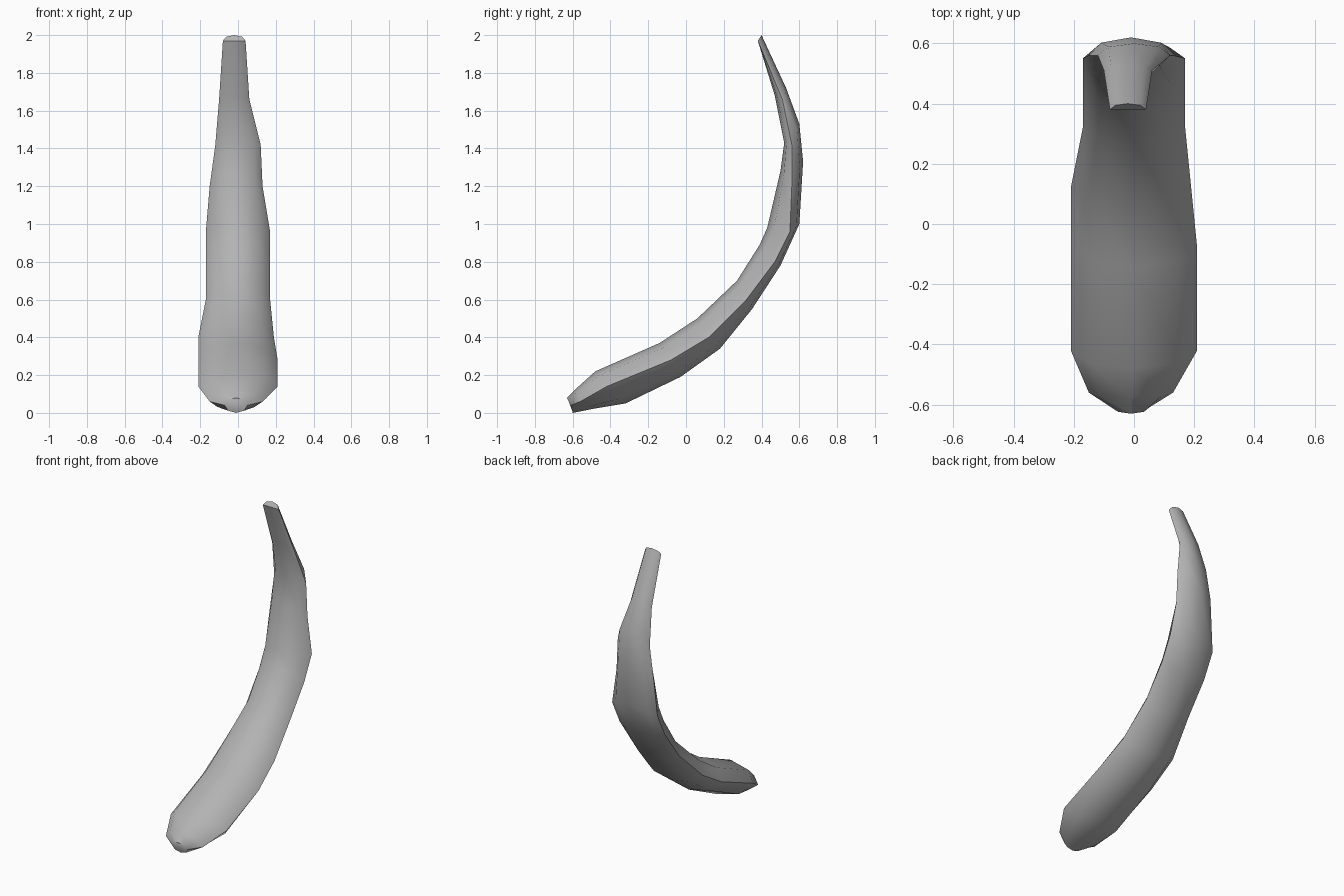
import bpy
import bmesh
import math
from mathutils import Vector

default_cube = bpy.data.objects.get("Cube")
if default_cube:
    bpy.data.objects.remove(default_cube, do_unlink=True)


def make_material(name, colour):
    material = bpy.data.materials.new(name)
    material.use_nodes = True
    material.diffuse_color = colour
    shader = next(n for n in material.node_tree.nodes if n.type == 'BSDF_PRINCIPLED')
    shader.inputs["Base Color"].default_value = colour
    return material


# Stations along the curve: centre x, half width, then the (y, z) of
# the inner ridge, the side rim and the outer ridge
stations = [
    (-.01, .06, (-.63, .08), (-.61, .04), (-.6, 0)),
    (-.01, .14, (-.58, .13), (-.56, .06), (-.5, .02)),
    (0, .21, (-.48, .22), (-.42, .14), (-.32, .05)),
    (0, .21, (-.14, .37), (-.08, .28), (-.03, .19)),
    (-.01, .2, (.06, .5), (.12, .4), (.18, .34)),
    (0, .17, (.27, .7), (.32, .6), (.35, .55)),
    (0, .17, (.39, .89), (.47, .8), (.5, .78)),
    (0, .17, (.43, .98), (.55, .96), (.6, 1)),
    (-.01, .14, (.5, 1.28), (.56, 1.2), (.62, 1.33)),
    (0, .12, (.52, 1.43), (.56, 1.42), (.6, 1.53)),
    (-.02, .08, (.47, 1.68), (.51, 1.66), (.53, 1.72)),
    (-.02, .06, (.38, 1.97), (.38, 1.97), (.4, 2)),
]
SIDES = 8


def section_points(centre, half_width, inner, rim, outer):
    """Flattened lens-shaped ring joining the two rims and two ridges."""
    points = []
    for i in range(SIDES):
        angle = math.tau * i / SIDES
        rise = abs(math.sin(angle))
        ridge = inner if i < SIDES / 2 else outer
        flat = Vector(rim).lerp(Vector(ridge), rise)
        points.append(Vector((centre + half_width * math.cos(angle), flat.x, flat.y)))
    return points


# Curved tapering body, lofted through the stations
bm = bmesh.new()
rings = [[bm.verts.new(p) for p in section_points(*s)] for s in stations]
for lower, upper in zip(rings, rings[1:]):
    for i in range(SIDES):
        j = (i + 1) % SIDES
        bm.faces.new((lower[i], lower[j], upper[j], upper[i]))

# Close the blunt lower end and the narrow tip
bm.faces.new(rings[0])
bm.faces.new(rings[-1])
bmesh.ops.recalc_face_normals(bm, faces=bm.faces)

mesh = bpy.data.meshes.new("curved_body")
bm.to_mesh(mesh)
bm.free()
body = bpy.data.objects.new("curved_body", mesh)
bpy.context.collection.objects.link(body)
mesh.materials.append(make_material("plain_grey", (.45, .45, .45, 1)))

# Smooth surface with crisp side rims
bpy.ops.object.select_all(action='DESELECT')
body.select_set(True)
bpy.context.view_layer.objects.active = body
bpy.ops.object.shade_smooth_by_angle(angle=math.radians(50))
